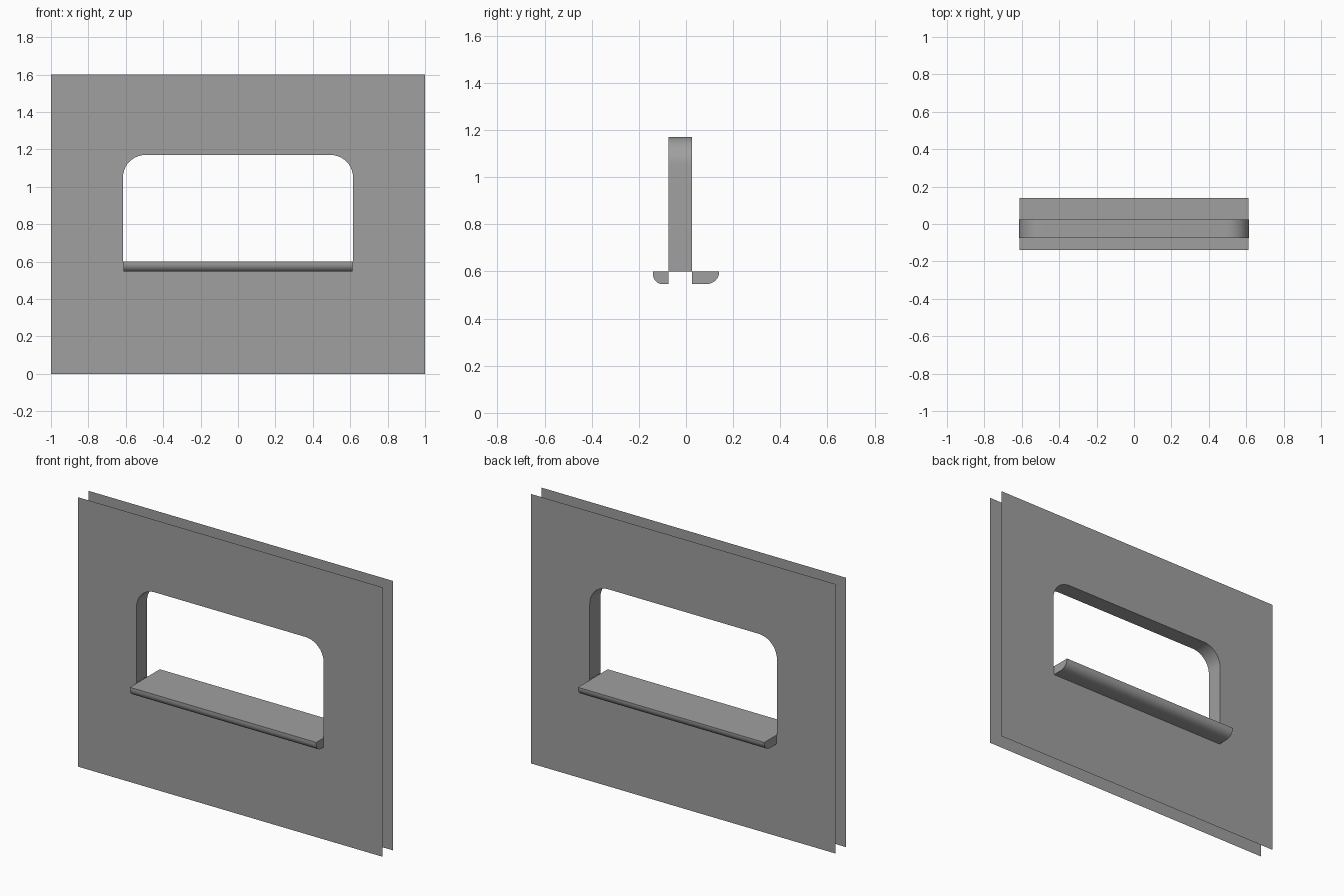
import bpy, bmesh
from math import sin, cos, pi

if "Cube" in bpy.data.objects:
    bpy.data.objects.remove(bpy.data.objects["Cube"])

FRONT, BACK = -0.074, 0.025      # planes of the two wall skins
HALF_W, SILL_Z, HEAD_Z, R = 0.615, 0.60, 1.17, 0.12
SILL_W, SILL_BASE = 0.612, 0.546

grey = bpy.data.materials.new("dark_grey")
grey.diffuse_color = (0.35, 0.35, 0.35, 1)
grey.use_nodes = True
grey.node_tree.nodes["Principled BSDF"].inputs["Base Color"].default_value = grey.diffuse_color


def make_object(name, bm, smooth=False):
    mesh = bpy.data.meshes.new(name)
    bm.to_mesh(mesh)
    bm.free()
    mesh.materials.append(grey)
    obj = bpy.data.objects.new(name, mesh)
    bpy.context.collection.objects.link(obj)
    if smooth:
        bpy.ops.object.select_all(action='DESELECT')
        obj.select_set(True)
        bpy.context.view_layer.objects.active = obj
        bpy.ops.object.shade_smooth_by_angle(angle=0.6)
    return obj


def arc(cx, cz, rx, rz, a0, a1, n=10):
    return [(cx + rx * cos(a0 + (a1 - a0) * i / n),
             cz + rz * sin(a0 + (a1 - a0) * i / n)) for i in range(n + 1)]


# Opening outline: right foot, round corners, left foot
opening = ([(HALF_W, SILL_Z)]
           + arc(HALF_W - R, HEAD_Z - R, R, R, 0, pi / 2)
           + arc(-HALF_W + R, HEAD_Z - R, R, R, pi / 2, pi)
           + [(-HALF_W, SILL_Z)])


# Wall skins: single sheets with the window opening
def wall_skin(name, y, facing):
    bm = bmesh.new()
    edges = []
    for loop in ([(-1, 0), (1, 0), (1, 1.6), (-1, 1.6)], opening):
        vs = [bm.verts.new((x, y, z)) for x, z in loop]
        edges += [bm.edges.new((vs[i - 1], vs[i])) for i in range(len(vs))]
    bmesh.ops.triangle_fill(bm, edges=edges, use_beauty=True, use_dissolve=False,
                            normal=(0, facing, 0))
    bm.normal_update()
    for f in bm.faces:
        if f.normal.y * facing < 0:
            f.normal_flip()
    make_object(name, bm)


wall_skin("wall_front", FRONT, -1)
wall_skin("wall_back", BACK, 1)

# Window reveal: jambs and head, facing into the opening
bm = bmesh.new()
a = [bm.verts.new((x, FRONT, z)) for x, z in opening]
b = [bm.verts.new((x, BACK, z)) for x, z in opening]
for i in range(len(a) - 1):
    bm.faces.new((a[i], b[i], b[i + 1], a[i + 1]))
bm.normal_update()
if bm.faces[:][0].normal.x > 0:
    bmesh.ops.reverse_faces(bm, faces=bm.faces[:])
make_object("window_reveal", bm, True)

# Sill: rounded nosings (y, z) with end caps, joined by the top surface
nose_front = ([(FRONT, SILL_Z), (-0.14, SILL_Z)]
              + arc(-0.10, 0.588, 0.04, 0.588 - SILL_BASE, pi, 1.5 * pi, 8)
              + [(FRONT, SILL_BASE)])
nose_back = ([(BACK, SILL_Z), (0.14, SILL_Z)]
             + arc(0.085, 0.594, 0.055, 0.594 - SILL_BASE, 0, -pi / 2, 8)
             + [(BACK, SILL_BASE)])
bm = bmesh.new()
tops = []
for prof in (nose_front, nose_back):
    left = [bm.verts.new((-SILL_W, y, z)) for y, z in prof]
    right = [bm.verts.new((SILL_W, y, z)) for y, z in prof]
    faces = [bm.faces.new(left), bm.faces.new(right[::-1])]
    for i in range(len(prof) - 1):
        faces.append(bm.faces.new((left[i + 1], left[i], right[i], right[i + 1])))
    bm.normal_update()
    if faces[2].normal.z < 0:
        bmesh.ops.reverse_faces(bm, faces=faces)
    tops.append((left[0], right[0]))
(fl, fr), (bl, br) = tops
bm.faces.new((fl, fr, br, bl))
make_object("window_sill", bm, True)
